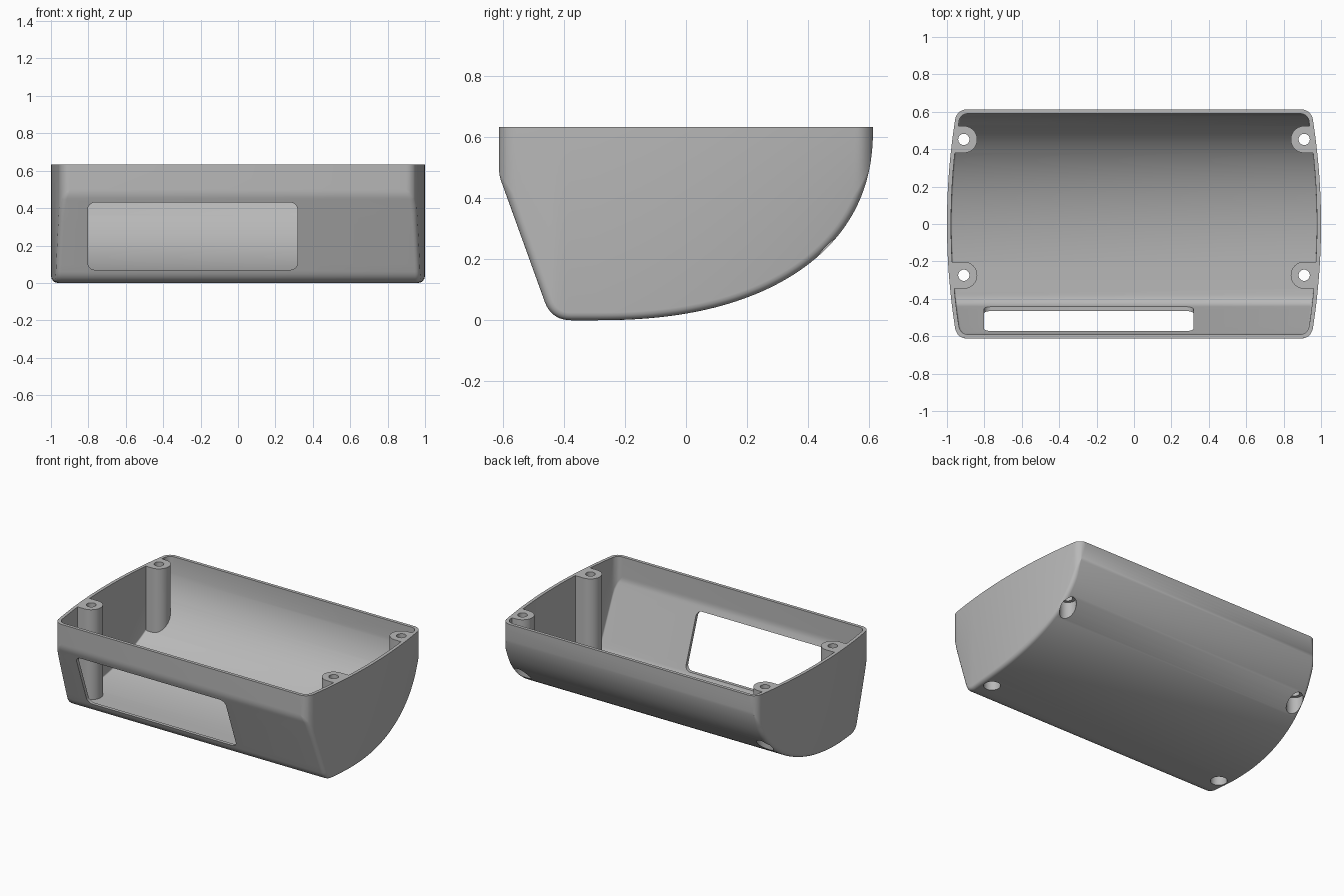
import bpy, bmesh, math
from mathutils import Vector

TOP, HALF, WALL, FILLET = 0.632, 0.612, 0.022, 0.025

cube = bpy.data.objects.get("Cube")
if cube:
    bpy.data.objects.remove(cube, do_unlink=True)

grey = bpy.data.materials.new("light_grey_plastic")
grey.use_nodes = True
grey.diffuse_color = (0.48, 0.48, 0.48, 1)
grey.node_tree.nodes["Principled BSDF"].inputs["Base Color"].default_value = (0.48, 0.48, 0.48, 1)


def finish(bm, name):
    bmesh.ops.remove_doubles(bm, verts=bm.verts, dist=1e-5)
    bmesh.ops.dissolve_degenerate(bm, edges=bm.edges, dist=1e-5)
    bmesh.ops.recalc_face_normals(bm, faces=bm.faces)
    mesh = bpy.data.meshes.new(name)
    bm.to_mesh(mesh)
    bm.free()
    mesh.materials.append(grey)
    obj = bpy.data.objects.new(name, mesh)
    bpy.context.collection.objects.link(obj)
    return obj


def bezier(a, b, c, n):
    a, b, c = Vector(a), Vector(b), Vector(c)
    ts = [i / n for i in range(n + 1)]
    return [a * (1 - t) ** 2 + b * 2 * t * (1 - t) + c * t * t for t in ts]


def side_profile():
    # Sloping front, rounded lower lip, sweeping belly up to the back rim
    pts = bezier((-HALF, 0.5), (-HALF, 0.47), (-0.601, 0.445), 5)
    lip = bezier((-0.462, 0.06), (-0.44, 0), (-0.375, 0), 9)
    pts += [pts[-1].lerp(lip[0], i / 10) for i in range(1, 10)] + lip
    for i in range(57):
        a = math.pi / 2 * i / 56
        pts.append(Vector((-0.3 + (HALF + 0.3) * math.sin(a) ** 0.87,
                           TOP * (1 - max(math.cos(a), 0) ** 0.87))))
    return pts


def half_width(y, inset):
    # Gently bowed ends with rounded vertical corners
    r, y = 0.05 - inset * 0.5, abs(y)
    over = min(max(0, y - (HALF - inset - r)), r)
    return 1 - inset - 0.14 * y * y - (r - math.sqrt(r * r - over * over))


def hull(name, inset, fillet, top):
    pts = side_profile()
    normals = []
    for i in range(len(pts)):
        d = pts[min(i + 1, len(pts) - 1)] - pts[max(i - 1, 0)]
        normals.append(Vector((-d.y, d.x)).normalized())
    bm = bmesh.new()
    steps = 4
    rows = []
    for p, n in zip(pts, normals):
        fade = min(1, max(0, (0.5 - p.y) / 0.1)) * fillet
        half = []
        for k in range(steps + 1):
            a = math.pi / 2 * k / steps
            q = p + n * (inset + fade * (1 - math.cos(a)))
            half.append((half_width(q.x, inset) - fade * (1 - math.sin(a)), q.x, q.y))
        half.append((half_width(q.x, inset), q.x, top))
        loop = [(-x, y, z) for x, y, z in reversed(half)] + half
        rows.append([bm.verts.new(c) for c in loop])
    m = len(rows[0])
    for r0, r1 in zip(rows, rows[1:]):
        for j in range(m):
            k = (j + 1) % m
            bm.faces.new((r0[j], r0[k], r1[k], r1[j]))
    bm.faces.new(rows[0])
    bm.faces.new(list(reversed(rows[-1])))
    return finish(bm, name)


def prism(name, outline, start, depth):
    bm = bmesh.new()
    face = bm.faces.new([bm.verts.new(p) for p in outline])
    new = bmesh.ops.extrude_face_region(bm, geom=[face])["geom"]
    bmesh.ops.translate(bm, vec=depth,
                        verts=[v for v in new if isinstance(v, bmesh.types.BMVert)])
    bmesh.ops.translate(bm, vec=start, verts=bm.verts)
    return finish(bm, name)


def arc(r, a0, a1, n):
    angles = [math.radians(a0 + (a1 - a0) * i / n) for i in range(n + 1)]
    return [(r * math.cos(a), r * math.sin(a)) for a in angles]


def subtract(target, cutter):
    mod = target.modifiers.new("cut", "BOOLEAN")
    mod.operation, mod.solver, mod.object = "DIFFERENCE", "EXACT", cutter
    bpy.context.view_layer.objects.active = target
    bpy.ops.object.modifier_apply(modifier=mod.name)
    bpy.data.objects.remove(cutter, do_unlink=True)


shell = hull("enclosure_shell", 0, FILLET, TOP)
cavity = hull("cavity", WALL, 0.008, TOP + 0.1)

# Screw pillars stay standing where they are taken out of the cavity
posts = [(s, 0.91 * s, y) for s in (-1, 1) for y in (0.452, -0.274)]
for s, x, y in posts:
    outline = [(px * s, py, 0) for px, py in arc(0.072, 90, 270, 24) + [(0.14, -0.072), (0.14, 0.072)]]
    subtract(cavity, prism("pillar", outline, (x, y, -0.2), (0, 0, 1.2)))
subtract(shell, cavity)

# Screw holes, with wider recesses opening underneath
for s, x, y in posts:
    for r, height in ((0.03, 1.2), (0.052, 0.5)):
        ring = [(px, py, 0) for px, py in arc(r, 0, 360, 32)[:-1]]
        subtract(shell, prism("screw_hole", ring, (x, y, -0.2), (0, 0, height)))

# Display window with rounded corners in the sloping front
window = []
for cx, cz, a in ((0.28, 0.392, 0), (-0.765, 0.392, 90), (-0.765, 0.108, 180), (0.28, 0.108, 270)):
    window += [(cx + px, 0, cz + pz) for px, pz in arc(0.038, a, a + 90, 8)]
subtract(shell, prism("window", window, (0, -0.8, 0), (0, 0.43, 0)))

bpy.ops.object.select_all(action="DESELECT")
shell.select_set(True)
bpy.context.view_layer.objects.active = shell
bpy.ops.object.shade_smooth_by_angle(angle=math.radians(30))
